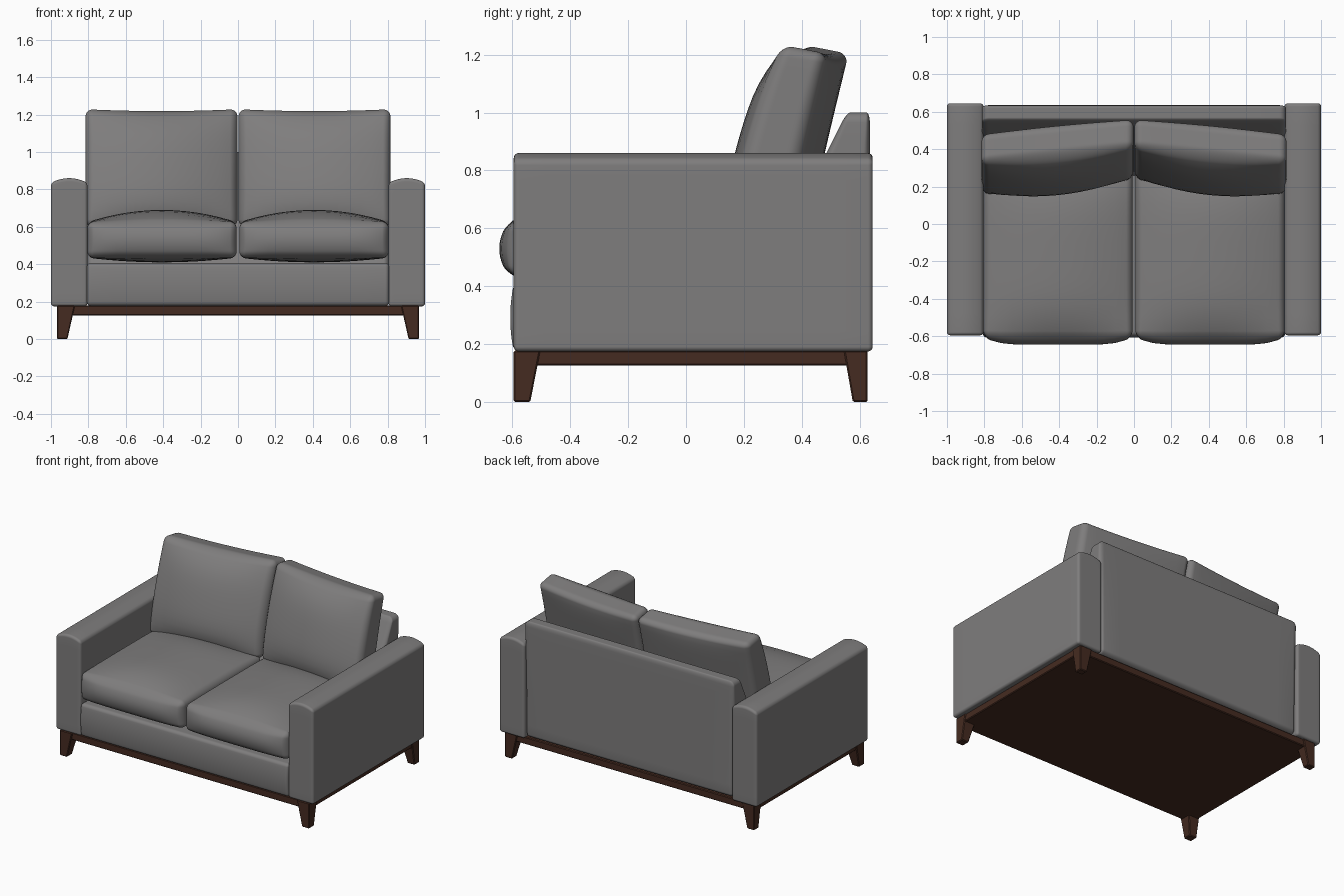
import bpy
import bmesh
import math
from mathutils import Vector

if "Cube" in bpy.data.objects:
    bpy.data.objects.remove(bpy.data.objects["Cube"], do_unlink=True)


def make_material(name, colour):
    mat = bpy.data.materials.new(name)
    mat.use_nodes = True
    mat.diffuse_color = colour
    mat.node_tree.nodes["Principled BSDF"].inputs["Base Color"].default_value = colour
    return mat


fabric = make_material("grey_fabric", (0.21, 0.205, 0.205, 1))
wood = make_material("dark_wood", (0.06, 0.024, 0.015, 1))


def finish(bm, name, mat, angle):
    bmesh.ops.recalc_face_normals(bm, faces=bm.faces[:])
    mesh = bpy.data.meshes.new(name)
    bm.to_mesh(mesh)
    bm.free()
    mesh.materials.append(mat)
    obj = bpy.data.objects.new(name, mesh)
    bpy.context.collection.objects.link(obj)
    bpy.ops.object.select_all(action="DESELECT")
    obj.select_set(True)
    bpy.context.view_layer.objects.active = obj
    bpy.ops.object.shade_smooth_by_angle(angle=math.radians(angle))
    return obj


def soft_box(name, low, high, radius, shape=None):
    """Upholstered box with rounded edges; shape(p, u, v, w) puffs it up."""
    low, high = Vector(low), Vector(high)
    centre, half = (low + high) / 2, (high - low) / 2
    bm = bmesh.new()
    bmesh.ops.create_cube(bm, size=2)
    bmesh.ops.subdivide_edges(bm, edges=bm.edges[:], cuts=19, use_grid_fill=True)
    core = 0.6  # share of the grid on the flat part
    for vert in bm.verts:
        inner, offset = Vector(), Vector()
        for i, c in enumerate(vert.co):
            a = abs(c)
            inner[i] = math.copysign(min(a / core, 1) * (half[i] - radius), c)
            bend = max(0, (a - core) / (1 - core))
            offset[i] = math.copysign(math.tan(bend * math.pi / 4), c)
        p = inner + offset.normalized() * radius
        u, v, w = (p[i] / half[i] for i in range(3))
        p += centre
        if shape:
            shape(p, u, v, w)
        vert.co = p
    return finish(bm, name, fabric, 40)


def wood_block(name, low, high, shape=None):
    low, high = Vector(low), Vector(high)
    bm = bmesh.new()
    bmesh.ops.create_cube(bm, size=1)
    for vert in bm.verts:
        p = Vector((c + 0.5 for c in vert.co)) * 1
        vert.co = Vector(low[i] + p[i] * (high[i] - low[i]) for i in range(3))
        if shape:
            shape(vert.co)
    bmesh.ops.bevel(bm, geom=bm.edges[:], offset=0.005, segments=1, affect="EDGES")
    return finish(bm, name, wood, 20)


# Shapes of the soft parts
def arm_shape(p, u, v, w):
    if w > 0:
        p.z += 0.025 * w * (1 - u * u)


def panel_shape(p, u, v, w):
    if v < 0:
        p.y += 0.012 * v * (1 - w * w)


def backrest_shape(p, u, v, w):
    front = 0.555 - 0.5 * (1 - p.z)
    p.y = front + (0.635 - front) * (v + 1) / 2


def seat_shape(p, u, v, w):
    crown = (1 - u * u) * (1 - v ** 4)
    p.z += crown * (0.065 * w if w > 0 else 0.025 * w)
    if v < 0:
        p.y -= 0.043 * v ** 4 * (1 - u ** 6) * (1 - 0.8 * w * w)


def back_cushion_shape(side):
    def shape(p, u, v, w):
        t = (w + 1) / 2
        puff = (1 - u * u) * (1 - w ** 4)
        front = 0.20 + 0.17 * t ** 1.5 - 0.07 * puff
        back = 0.38 + 0.145 * t + 0.02 * puff
        s = (v + 1) / 2
        p.y = front + (back - front) * s - 0.04 * u * side
        # Top slopes back and dips slightly in the middle
        p.z -= t ** 4 * (0.03 * s + 0.01 * (1 - u * u))
    return shape


# Body: front panel with deck, and the sloped back panel
soft_box("base_panel", (-0.807, -0.595, 0.177), (0.807, 0.5, 0.407), 0.02, panel_shape)
soft_box("backrest_panel", (-0.812, 0.4, 0.177), (0.812, 0.635, 1.0), 0.035, backrest_shape)

# Arms and cushions, one of each per side
for side, label in ((1, "left"), (-1, "right")):
    def span(a, b):
        return sorted((a * side, b * side))

    x0, x1 = span(0.805, 1.0)
    soft_box(label + "_arm", (x0, -0.595, 0.175), (x1, 0.645, 0.835), 0.017, arm_shape)
    x0, x1 = span(0.007, 0.806)
    soft_box(label + "_seat_cushion", (x0, -0.602, 0.435), (x1, 0.28, 0.625), 0.035, seat_shape)
    x0, x1 = span(0.003, 0.815)
    soft_box(label + "_back_cushion", (x0, 0.2, 0.6), (x1, 0.37, 1.235), 0.04,
             back_cushion_shape(side))

# Wooden plinth
wood_block("plinth", (-0.962, -0.585, 0.127), (0.962, 0.62, 0.178))

# Tapered legs: outer faces upright, inner faces sloping
for side, label in ((1, "left"), (-1, "right")):
    for end, y_out, y_in, row in ((-1, -0.595, -0.503, "front"), (1, 0.627, 0.545, "back")):
        def taper(co, side=side, y_out=y_out, y_in=y_in):
            if co.z < 0.1:
                if abs(co.x) < 0.9:
                    co.x = side * 0.912
                if abs(co.y - y_in) < 0.01:
                    co.y = y_in + 0.38 * (y_out - y_in)

        xs = sorted((side * 0.872, side * 0.968))
        ys = sorted((y_in, y_out))
        wood_block(f"{row}_{label}_leg", (xs[0], ys[0], 0), (xs[1], ys[1], 0.178), taper)
